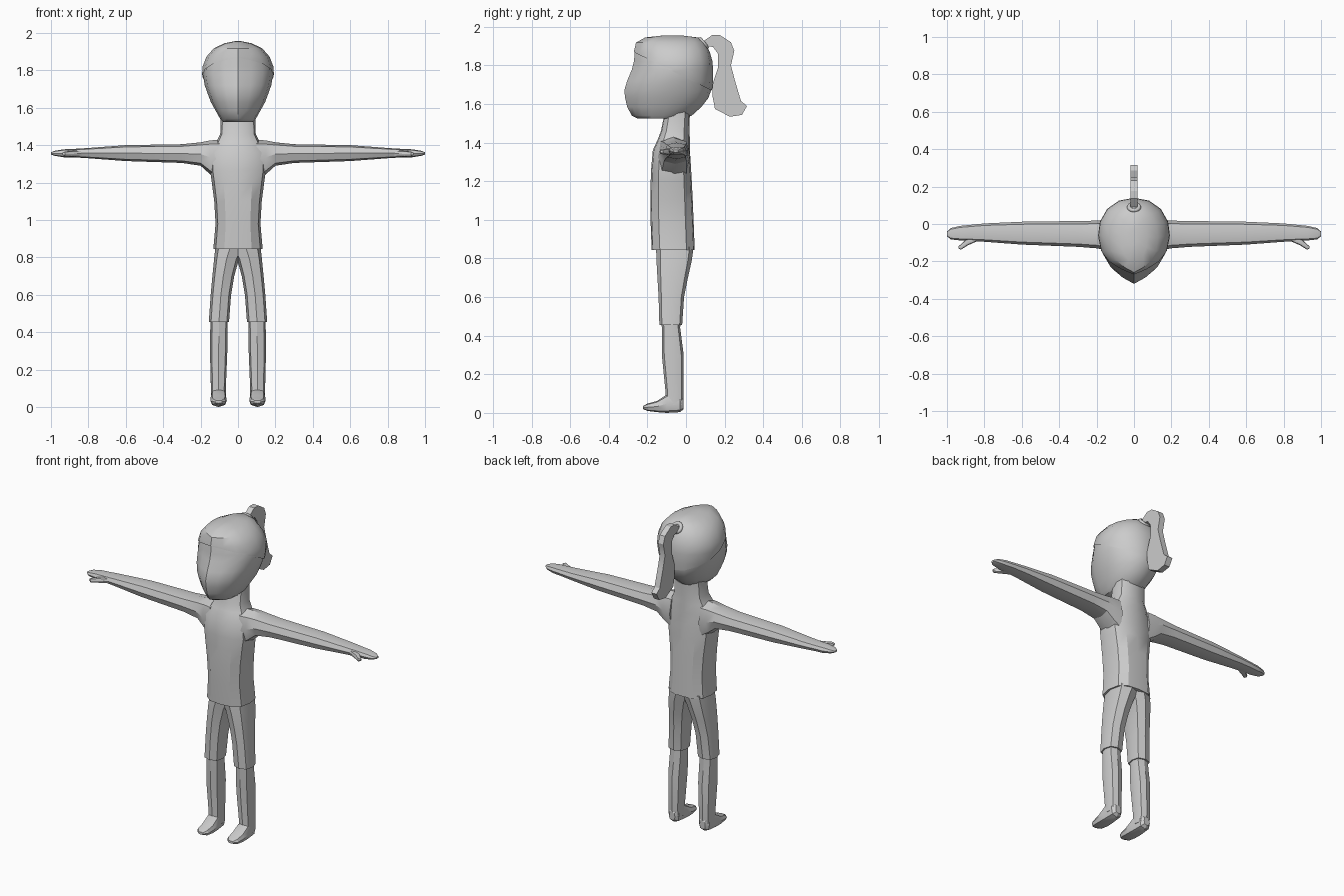
import bpy, bmesh, math
from mathutils import Vector

if "Cube" in bpy.data.objects:
    bpy.data.objects.remove(bpy.data.objects["Cube"])

grey = bpy.data.materials.new("plain_grey")
grey.diffuse_color = (0.6, 0.6, 0.6, 1)
grey.use_nodes = True
grey.node_tree.nodes["Principled BSDF"].inputs["Base Color"].default_value = grey.diffuse_color


def finish(bm, name, angle=30, mirror=False):
    """Turn a bmesh into a shaded object, optionally mirrored across x."""
    bmesh.ops.recalc_face_normals(bm, faces=bm.faces)
    mesh = bpy.data.meshes.new(name)
    bm.to_mesh(mesh)
    bm.free()
    mesh.materials.append(grey)
    ob = bpy.data.objects.new(name, mesh)
    bpy.context.collection.objects.link(ob)
    bpy.ops.object.select_all(action='DESELECT')
    ob.select_set(True)
    bpy.context.view_layer.objects.active = ob
    bpy.ops.object.shade_smooth_by_angle(angle=math.radians(angle))
    if mirror:
        mod = ob.modifiers.new("mirror", 'MIRROR')
        mod.use_mirror_merge = False
    return ob


def loft(name, axis, section, rings, angle=30, mirror=False):
    """Skin unit sections scaled to rings of (position, a_min, a_max, b_min, b_max)."""
    bm = bmesh.new()
    others = [i for i in range(3) if i != axis]
    loops = []
    for pos, a0, a1, b0, b1 in rings:
        loop = []
        for u, v in section:
            p = [0, 0, 0]
            p[axis] = pos
            p[others[0]] = (a0 + a1) / 2 + u * (a1 - a0) / 2
            p[others[1]] = (b0 + b1) / 2 + v * (b1 - b0) / 2
            loop.append(bm.verts.new(p))
        loops.append(loop)
    n = len(section)
    for lo, hi in zip(loops, loops[1:]):
        for i in range(n):
            j = (i + 1) % n
            bm.faces.new((lo[i], lo[j], hi[j], hi[i]))
    bm.faces.new(loops[0])
    bm.faces.new(loops[-1])
    return finish(bm, name, angle, mirror)


def symmetric(half):
    """Close a half section running from the front to the back."""
    return half + [(-u, v) for u, v in reversed(half[1:-1])]


octagon = [(1, 0), (.78, .78), (0, 1), (-.78, .78), (-1, 0), (-.78, -.78), (0, -1), (.78, -.78)]
torso_section = symmetric([(0, -1), (.55, -.94), (.9, -.62), (1, 0), (.9, .62), (.55, .94), (0, 1)])
head_section = symmetric([(0, -1), (.38, -.85), (.71, -.65), (.92, -.36), (1, .05),
                          (.95, .4), (.75, .72), (.42, .93), (0, 1)])

# Head with a pointed face
head = loft("head", 2, head_section, [(z, -w, w, f, b) for z, w, f, b in (
    (1.525, .08, -.25, -.02), (1.54, .095, -.28, .03), (1.585, .12, -.305, .08),
    (1.63, .145, -.315, .115), (1.67, .16, -.32, .13), (1.72, .178, -.305, .135),
    (1.78, .187, -.28, .135), (1.82, .184, -.27, .132), (1.87, .165, -.265, .118),
    (1.915, .125, -.255, .093), (1.94, .07, -.21, .06), (1.95, .02, -.12, -.02))], 38)

# Thin hair cap following the upper head, with a sloping hairline
bm = bmesh.new()
bm.from_mesh(head.data)
bmesh.ops.bisect_plane(bm, geom=bm.verts[:] + bm.edges[:] + bm.faces[:],
                       plane_co=(0, 0, 1.735), plane_no=Vector((0, .5, 1)).normalized(),
                       clear_inner=True)
bm.normal_update()
offsets = [(v, v.normal.copy()) for v in bm.verts]
for v, normal in offsets:
    v.co += normal * .005
finish(bm, "hair_cap", 38)

# Flat ponytail cut from a side outline
outline = [(.09, 1.925), (.135, 1.957), (.176, 1.957), (.233, 1.92), (.25, 1.876),
           (.233, 1.80), (.254, 1.72), (.285, 1.615), (.316, 1.59), (.29, 1.544),
           (.228, 1.534), (.15, 1.575), (.138, 1.637), (.137, 1.70), (.166, 1.79),
           (.166, 1.86), (.14, 1.896), (.09, 1.90)]
bm = bmesh.new()
side = bm.faces.new([bm.verts.new((-.018, y, z)) for y, z in outline])
new = bmesh.ops.extrude_face_region(bm, geom=[side])["geom"]
bmesh.ops.translate(bm, vec=(.036, 0, 0), verts=[g for g in new if isinstance(g, bmesh.types.BMVert)])
finish(bm, "ponytail")

# Hair tie
bpy.ops.mesh.primitive_torus_add(major_segments=16, minor_segments=8, major_radius=.027,
                                 minor_radius=.011, location=(0, .09, 1.915),
                                 rotation=(math.radians(-50), 0, 0))
tie = bpy.context.object
tie.name = "hair_tie"
tie.data.materials.append(grey)
bpy.ops.object.shade_smooth_by_angle(angle=math.radians(50))

# Shirt body running up into the neck
loft("torso", 2, torso_section, [(z, -w, w, f, b) for z, w, f, b in (
    (.845, .132, -.178, .045), (.98, .12, -.183, .04), (1.1, .127, -.185, .035),
    (1.2, .14, -.183, .03), (1.27, .15, -.18, .026), (1.36, .145, -.172, .02),
    (1.42, .115, -.145, .02), (1.46, .095, -.13, .018), (1.56, .092, -.11, .02))])

# Arms tapering into mitten hands
loft("arm", 0, octagon, [
    (.10, -.15, .02, 1.21, 1.43), (.15, -.14, .02, 1.245, 1.425),
    (.20, -.13, .018, 1.29, 1.415), (.30, -.122, .016, 1.305, 1.405),
    (.60, -.11, .012, 1.315, 1.40), (.80, -.095, .003, 1.33, 1.385),
    (.88, -.09, -.005, 1.335, 1.38), (.93, -.088, -.01, 1.335, 1.378),
    (.98, -.082, -.022, 1.343, 1.37), (1.0, -.065, -.04, 1.35, 1.362)], 30, True)
loft("thumb", 0, octagon, [
    (.83, -.088, -.045, 1.34, 1.372), (.89, -.115, -.075, 1.337, 1.37),
    (.925, -.137, -.108, 1.34, 1.366), (.937, -.132, -.118, 1.347, 1.36)], 30, True)

# Trouser legs, flared over the shins
loft("trouser_leg", 2, octagon, [
    (.86, -.04, .12, -.155, .04), (.79, -.005, .128, -.153, .03),
    (.70, .02, .137, -.148, .01), (.60, .037, .146, -.142, -.01),
    (.455, .048, .156, -.138, -.02)], 30, True)
loft("lower_leg", 2, octagon, [
    (.50, .055, .148, -.13, -.028), (.44, .055, .148, -.125, -.03),
    (.30, .057, .15, -.125, -.012), (.10, .065, .145, -.105, -.012),
    (.04, .063, .145, -.11, -.014)], 30, True)

# Feet with rounded toes
loft("foot", 1, octagon, [
    (-.012, .085, .125, .02, .07), (-.03, .068, .142, .004, .10),
    (-.10, .062, .147, 0, .095), (-.15, .06, .147, .004, .062),
    (-.20, .065, .142, .01, .048), (-.222, .085, .122, .02, .036)], 30, True)
